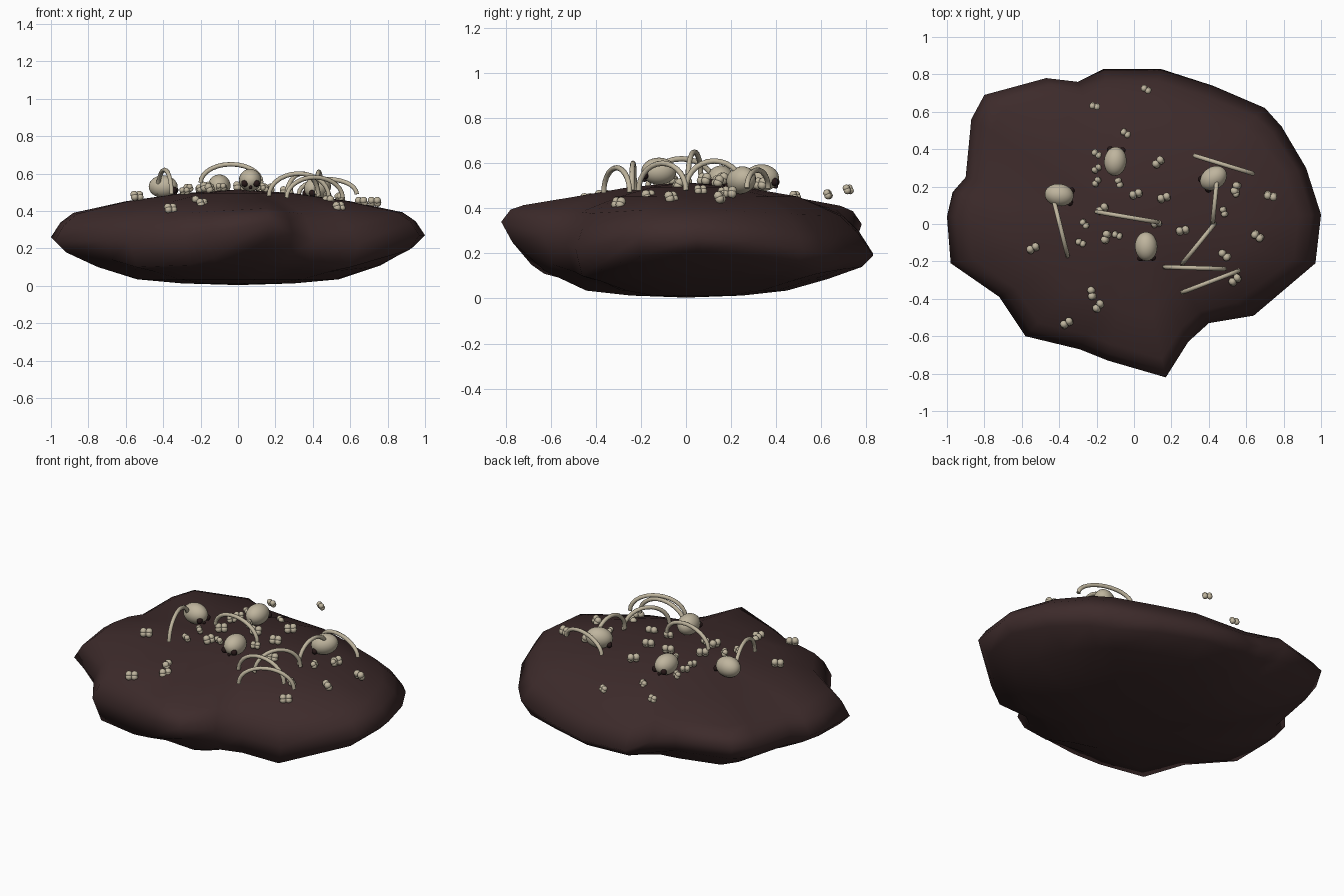
import bpy
import bmesh
from math import radians, pi, sin, cos, hypot
from mathutils import Matrix, Vector
import random

random.seed(4)
cube = bpy.data.objects.get("Cube")
if cube:
    bpy.data.objects.remove(cube, do_unlink=True)


def make_material(name, colour):
    material = bpy.data.materials.new(name)
    material.use_nodes = True
    material.diffuse_color = (*colour, 1)
    shader = next(n for n in material.node_tree.nodes if n.type == "BSDF_PRINCIPLED")
    shader.inputs["Base Color"].default_value = (*colour, 1)
    shader.inputs["Roughness"].default_value = 0.9
    return material


earth = make_material("dark earth", (0.047, 0.024, 0.024))
bone = make_material("old bone", (0.52, 0.46, 0.34))
socket = make_material("eye socket", (0.02, 0.009, 0.009))


def finish(name, bm, materials, angle=80):
    """Turn a bmesh into a smooth shaded object."""
    bmesh.ops.recalc_face_normals(bm, faces=bm.faces)
    mesh = bpy.data.meshes.new(name)
    bm.to_mesh(mesh)
    bm.free()
    for material in materials:
        mesh.materials.append(material)
    obj = bpy.data.objects.new(name, mesh)
    bpy.context.collection.objects.link(obj)
    bpy.ops.object.select_all(action="DESELECT")
    obj.select_set(True)
    bpy.context.view_layer.objects.active = obj
    bpy.ops.object.shade_smooth_by_angle(angle=radians(angle))


def add_ball(bm, matrix, centre, radii, material_index=0, segments=16):
    """Add an ellipsoid in the frame given by matrix."""
    place = matrix @ Matrix.Translation(centre) @ Matrix.Diagonal((*radii, 1))
    ball = bmesh.ops.create_uvsphere(
        bm, u_segments=segments, v_segments=segments // 2 + 2, radius=1, matrix=place)
    for vert in ball["verts"]:
        for face in vert.link_faces:
            face.material_index = material_index


# Mound: rim points as x, y, rim height and height of the wall foot below it
rim = [
    (1, .05, .27, .21), (.92, .3, .25, .18), (.79, .52, .22, .14),
    (.7, .62, .2, .11), (.42, .74, .19, .13), (.14, .83, .19, .14),
    (-.16, .83, .2, .15), (-.3, .76, .27, .18), (-.47, .78, .33, .24),
    (-.8, .69, .33, .24), (-.87, .56, .31, .22), (-.9, .25, .28, .19),
    (-.97, .17, .26, .2), (-1, .04, .26, .2), (-.98, -.21, .24, .18),
    (-.72, -.39, .24, .14), (-.58, -.6, .24, .1), (-.29, -.67, .26, .11),
    (-.14, -.73, .29, .15), (.17, -.82, .34, .25), (.29, -.63, .28, .15),
    (.4, -.53, .24, .12), (.64, -.49, .22, .1), (.97, -.21, .27, .19),
]


def rim_section(rim_height, foot):
    """Scale and height of each ring, from the base up over the rim."""
    inset = max(0, .24 - rim_height) * 1.2
    lift = rim_height - .27
    return [
        (.3, .013), (.54, .035), (.76, .09 + .3 * (foot - .15)), (.94, foot),
        (1, rim_height), (.95 - inset / 2, .345 + .7 * lift),
        (.88 - inset, .393 + .3 * lift), (.6, .452), (.3, .495),
    ]


bm = bmesh.new()
columns = []
for x, y, rim_height, foot in rim:
    columns.append([
        bm.verts.new((x * scale, y * scale, height))
        for scale, height in rim_section(rim_height, foot)])
rings = list(zip(*columns))
count = len(rim)
for lower, upper in zip(rings, rings[1:]):
    for i in range(count):
        j = (i + 1) % count
        bm.faces.new((lower[i], lower[j], upper[j], upper[i]))
for ring, height in ((rings[0], .004), (rings[-1], .515)):
    tip = bm.verts.new((0, 0, height))
    for i in range(count):
        bm.faces.new((ring[i], ring[(i + 1) % count], tip))
finish("earth_mound", bm, [earth])


# Skulls: egg shaped craniums with two sockets and a nose hole
def make_skull(name, location, heading, pitch=0):
    bm = bmesh.new()
    frame = (Matrix.Translation(location)
             @ Matrix.Rotation(radians(heading), 4, "Z")
             @ Matrix.Rotation(radians(pitch), 4, "Y"))
    add_ball(bm, frame, (0, 0, 0), (.078, .06, .06), segments=24)
    for side in (-1, 1):
        add_ball(bm, frame, (.062, side * .032, -.018), (.016, .018, .018), 1)
    add_ball(bm, frame, (.064, 0, -.038), (.01, .008, .01), 1)
    finish(name, bm, [bone, socket])


make_skull("skull_right", (-.4, .155, .53), -8)
make_skull("skull_back", (-.1, .335, .535), 85)
make_skull("skull_front", (.065, -.12, .565), -88)
make_skull("skull_left", (.425, .245, .525), 215, 12)


# Ribs: bent round tubes standing in arches
def make_rib(name, start, end, base, height):
    curve = bpy.data.curves.new(name, "CURVE")
    curve.dimensions = "3D"
    curve.bevel_depth = .012
    curve.bevel_resolution = 2
    curve.use_fill_caps = True
    spline = curve.splines.new("POLY")
    steps = 14
    spline.points.add(steps)
    a, b = Vector(start), Vector(end)
    for i, point in enumerate(spline.points):
        angle = pi * i / steps
        spot = a.lerp(b, (1 - cos(angle)) / 2)
        point.co = (spot.x, spot.y, base + height * sin(angle), 1)
    curve.materials.append(bone)
    obj = bpy.data.objects.new(name, curve)
    bpy.context.collection.objects.link(obj)


ribs = [
    ((-.43, .13), (-.355, -.17), .49, .13),
    ((-.2, .065), (.125, .01), .55, .1),
    ((.325, .365), (.635, .27), .49, .08),
    ((.445, .25), (.42, 0), .49, .12),
    ((.43, 0), (.26, -.21), .48, .12),
    ((.165, -.23), (.485, -.24), .48, .12),
    ((.26, -.365), (.56, -.25), .47, .11),
]
for number, rib in enumerate(ribs, 1):
    make_rib(f"rib_{number}", *rib)


# Knuckle bones: little double-knobbed bones scattered over the dome
def make_knuckle(name, size, x, y, lift=0):
    height = .545 - .08 * hypot(x, y) - .15 * max(0, -y) - .05 * max(0, x) + lift
    bm = bmesh.new()
    frame = (Matrix.Translation((x, y, height))
             @ Matrix.Rotation(random.uniform(0, pi), 4, "Z")
             @ Matrix.Rotation(radians(65), 4, "X"))
    for end in (-1, 1):
        for knob in (-1, 1):
            centre = Vector((end * .8, knob * .4, 0)) * size
            add_ball(bm, frame, centre, (size,) * 3, segments=12)
    finish(name, bm, [bone])


large_knuckles = [
    (.13, .33), (.16, .14), (-.15, -.07), (-.54, -.13), (.26, -.035),
    (.545, .19), (.73, .15), (.66, -.065), (.485, -.165), (.54, -.3),
    (-.225, -.37), (-.19, -.44), (-.36, -.53), (.01, .16), (-.17, .08),
]
small_knuckles = [
    (-.21, .63, -.03), (.065, .72), (-.045, .485, -.05), (-.2, .375),
    (-.2, .295), (-.2, .225), (-.08, .22), (-.265, 0), (-.285, -.1),
    (-.09, -.06), (.12, 0), (.48, .065), (.54, .17),
]
for kind, spots, size in (("large", large_knuckles, .02),
                          ("small", small_knuckles, .016)):
    for number, spot in enumerate(spots, 1):
        make_knuckle(f"{kind}_knuckle_{number}", size, *spot)
